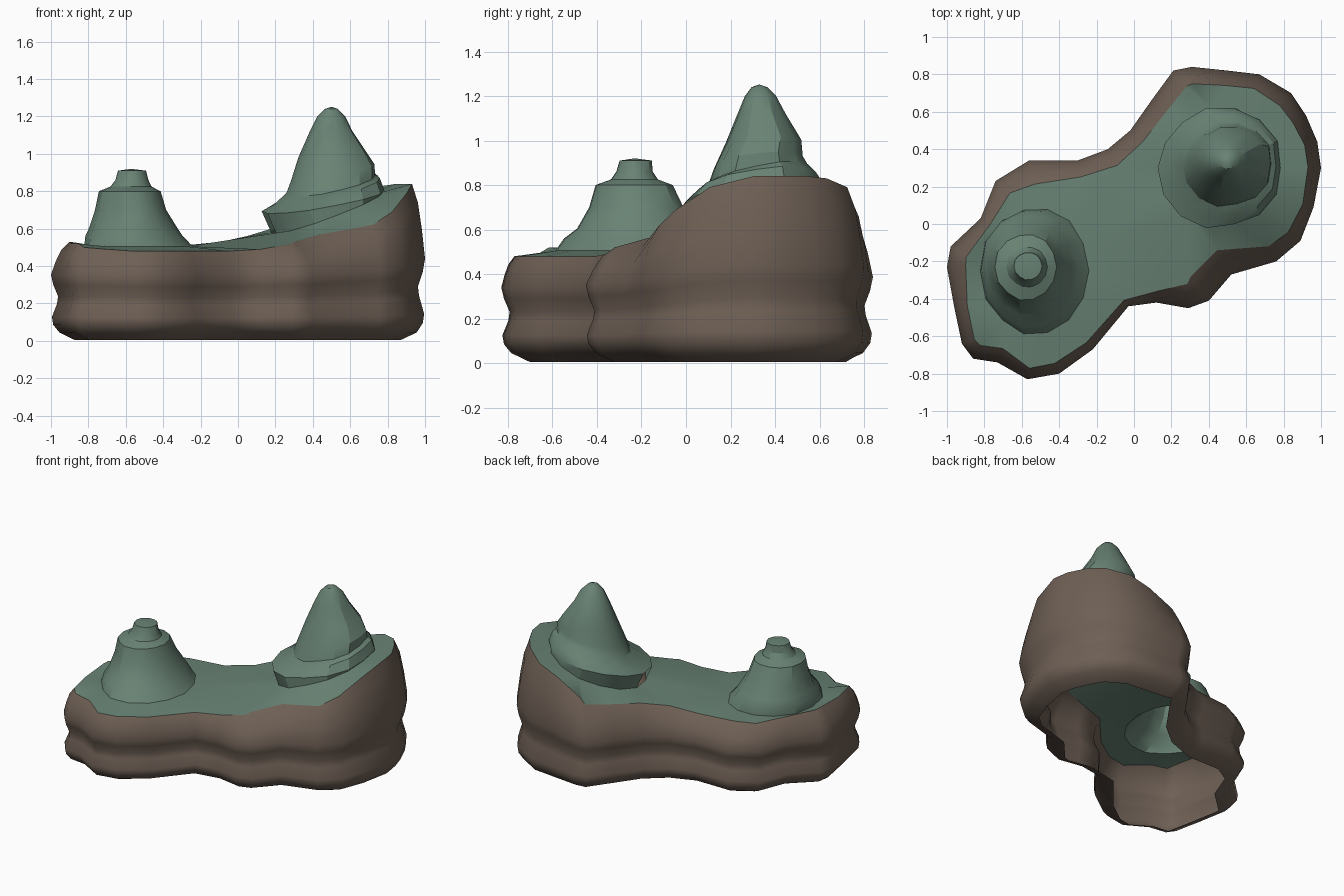
import bpy, bmesh, math, random
from mathutils import Vector

if "Cube" in bpy.data.objects:
    bpy.data.objects.remove(bpy.data.objects["Cube"])

random.seed(4)


def material(name, rgb):
    m = bpy.data.materials.new(name)
    m.diffuse_color = (*rgb, 1)
    m.use_nodes = True
    m.node_tree.nodes["Principled BSDF"].inputs["Base Color"].default_value = m.diffuse_color
    return m


GREEN = material("grass", (0.14, 0.225, 0.175))
BROWN = material("rock", (0.155, 0.115, 0.09))


def finish(bm, name, mat, angle=60):
    me = bpy.data.meshes.new(name)
    bm.to_mesh(me)
    bm.free()
    ob = bpy.data.objects.new(name, me)
    bpy.context.collection.objects.link(ob)
    me.materials.append(mat)
    bpy.ops.object.select_all(action='DESELECT')
    ob.select_set(True)
    bpy.context.view_layer.objects.active = ob
    bpy.ops.object.shade_smooth_by_angle(angle=math.radians(angle))
    return ob


def skin(bm, loops, skip=()):
    """Join closed loops of points with quads."""
    rows = [[bm.verts.new(p) for p in lp] for lp in loops]
    n = len(rows[0])
    for k in range(len(rows) - 1):
        a, b = rows[k], rows[k + 1]
        for i in range(n):
            if (k, i) not in skip:
                j = (i + 1) % n
                bm.faces.new((a[i], a[j], b[j], b[i]))
    return rows


# Island outline, counter-clockwise: x, y, inset of the top rim, rim height
OUTLINE = [
    (1.0, .30, .07, .84), (.98, .44, .07, .84), (.92, .58, .08, .84), (.84, .70, .09, .83),
    (.67, .80, .08, .79), (.50, .82, .08, .74), (.31, .84, .09, .65), (.21, .82, .11, .60),
    (.10, .67, .10, .58), (-.02, .50, .09, .56), (-.14, .40, .10, .53), (-.30, .34, .09, .50),
    (-.56, .34, .13, .50), (-.74, .23, .10, .50), (-.82, .03, .06, .51), (-.98, -.12, .10, .53),
    (-1.0, -.23, .10, .53), (-.96, -.45, .07, .52), (-.92, -.64, .07, .52), (-.86, -.72, .08, .50),
    (-.73, -.74, .08, .49), (-.57, -.83, .06, .48), (-.40, -.80, .06, .48), (-.22, -.67, .05, .48),
    (-.03, -.44, .04, .48), (.12, -.42, .06, .49), (.29, -.45, .13, .52), (.40, -.41, .16, .53),
    (.52, -.27, .15, .57), (.76, -.20, .09, .62), (.89, -.09, .08, .69), (.96, .09, .06, .79)]
N = len(OUTLINE)


def inward(i):
    a, b = OUTLINE[i - 1], OUTLINE[(i + 1) % N]
    d = Vector((b[0] - a[0], b[1] - a[1])).normalized()
    return Vector((-d.y, d.x))


def ring_at(off, z, rise, inset=0, top=0):
    """Outline ring; rise lifts it under a tall rim, inset/top blend to the rim."""
    pts = []
    for i, (x, y, ins, rz) in enumerate(OUTLINE):
        p = Vector((x, y)) + inward(i) * (off + inset * ins)
        h = z + rise * (rz - .48) / .36
        pts.append((p.x, p.y, h + top * (rz - h)))
    return pts


# Cliff wall: two soft bulges, then a slope up to the rim, open underneath
loops = [ring_at(*a) for a in [
    (.13, .005, 0), (.045, .045, 0), (.012, .085, .01), (.005, .125, .02), (.032, .19, .05),
    (.038, .23, .06), (.012, .29, .08), (0, .34, .10),
    (0, .34, .10, .25, .4), (0, .34, .10, .55, .75), (0, .34, .10, 1, 1)]]
rim = loops[-1]
bm = bmesh.new()
skin(bm, loops)
finish(bm, "cliff_wall", BROWN)


# Hills: stacked, slightly irregular rings (cx, cy, rx, ry, z, slope x, slope y)
def hill(name, rings, apex, sides=14, skip=()):
    wobble = [1 + random.uniform(-.04, .04) for _ in range(sides)]
    loops = []
    for cx, cy, rx, ry, z, sx, sy in rings:
        lp = []
        for i in range(sides):
            a = 2 * math.pi * i / sides
            dx, dy = rx * wobble[i] * math.cos(a), ry * wobble[i] * math.sin(a)
            lp.append((cx + dx, cy + dy, z + sx * dx + sy * dy))
        loops.append(lp)
    bm = bmesh.new()
    top = skin(bm, loops, skip)[-1]
    tip = bm.verts.new(apex)
    for i in range(sides):
        bm.faces.new((top[i], top[(i + 1) % sides], tip))
    finish(bm, name, GREEN, 28)
    return loops[0]


foot_a = hill("stepped_hill", [
    (-.525, -.25, .29, .345, .505, 0, 0), (-.55, -.235, .26, .32, .56, 0, 0),
    (-.555, -.22, .235, .275, .605, 0, 0), (-.57, -.22, .19, .22, .70, 0, 0),
    (-.575, -.23, .165, .18, .80, 0, 0), (-.57, -.23, .11, .11, .825, 0, 0),
    (-.565, -.23, .088, .085, .86, 0, 0), (-.565, -.225, .075, .075, .91, 0, 0)],
    (-.57, -.23, .92))

# The tall hill overhangs on the left, with a small gap in its skirt
foot_b = hill("tall_hill", [
    (.48, .30, .30, .315, .69, .36, .12), (.46, .30, .33, .32, .75, .17, .12),
    (.48, .31, .285, .275, .80, .25, .15), (.50, .32, .238, .225, .84, .20, .20),
    (.51, .325, .225, .20, .90, .20, .10),
    (.505, .35, .18, .168, 1.0, .10, 0), (.50, .34, .115, .108, 1.12, 0, 0),
    (.50, .335, .075, .07, 1.20, 0, 0), (.50, .33, .035, .035, 1.24, 0, 0)],
    (.50, .33, 1.252), skip={(0, 7)})

# Ground: fill between the rim and the two hill feet, then lift to height
bm = bmesh.new()
edges, height = [], {}
for lp in (rim, foot_a, foot_b):
    vs = [bm.verts.new((p[0], p[1], 0)) for p in lp]
    for v, p in zip(vs, lp):
        height[v] = p[2]
    edges += [bm.edges.new((vs[i - 1], vs[i])) for i in range(len(vs))]
bmesh.ops.triangle_fill(bm, use_beauty=True, use_dissolve=False, edges=edges, normal=(0, 0, 1))
for f in bm.faces:
    f.normal_update()
    if f.normal.z < 0:
        f.normal_flip()
for v in bm.verts:
    v.co.z = height[v]
finish(bm, "ground", GREEN)
